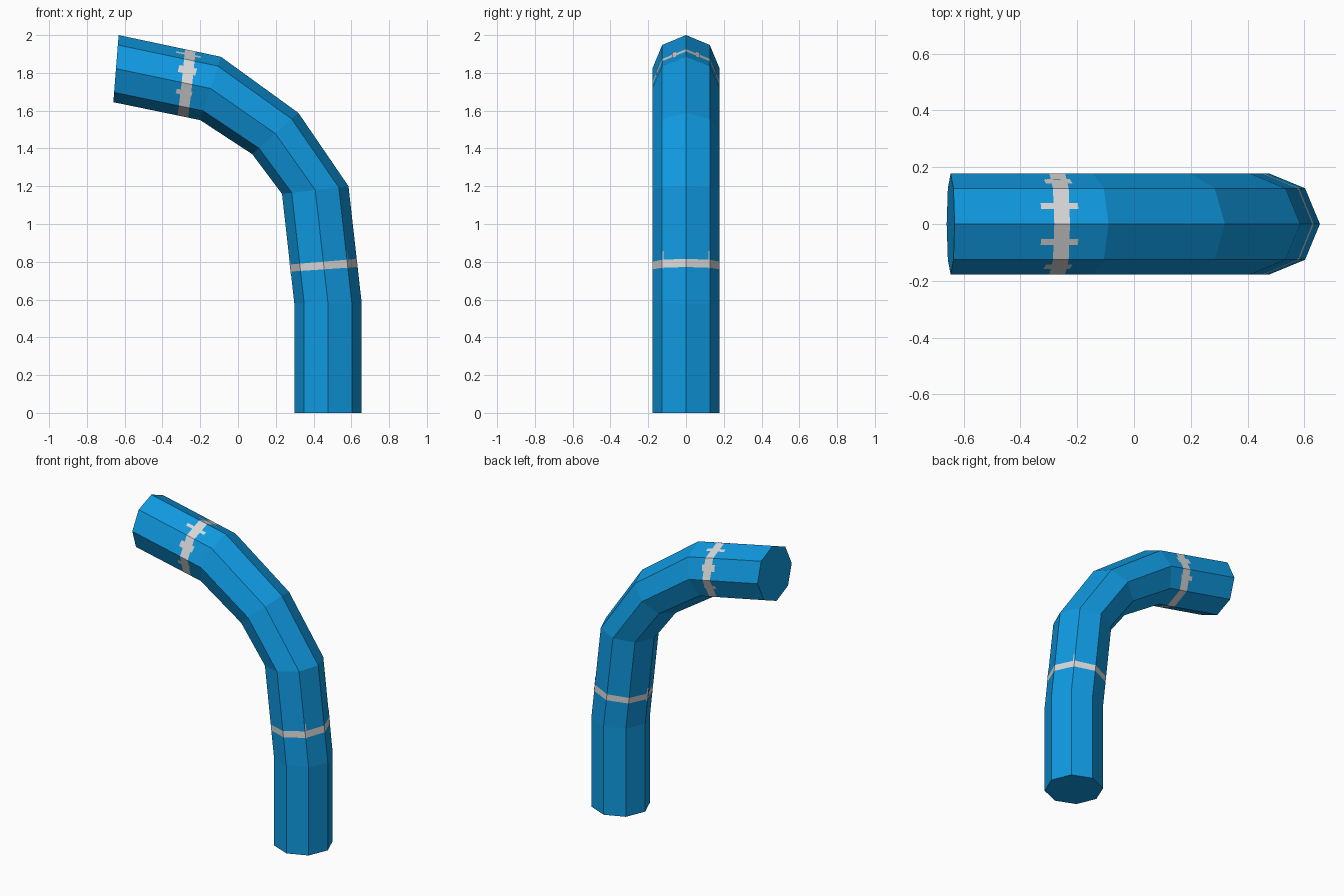
import bpy, bmesh, math
from mathutils import Vector

if "Cube" in bpy.data.objects:
    bpy.data.objects.remove(bpy.data.objects["Cube"])


def material(name, rgb):
    m = bpy.data.materials.new(name)
    m.diffuse_color = (*rgb, 1)
    m.use_nodes = True
    m.node_tree.nodes["Principled BSDF"].inputs["Base Color"].default_value = m.diffuse_color
    return m


BLUE = material("bright blue", (0.005, 0.32, 0.75))
GREY = material("light grey", (0.69, 0.69, 0.69))
SIDES, R = 8, 0.178

# Outer and inner edge of the bend, seen from the front (x, z)
OUTER = [(0.655, 0), (0.655, 0.58), (0.585, 1.2), (0.32, 1.588), (-0.09, 1.885), (-0.632, 2.0)]
INNER = [(0.298, 0), (0.298, 0.58), (0.233, 1.16), (0.075, 1.37), (-0.2, 1.55), (-0.66, 1.645)]


def ring_point(i, angle):
    o, n = Vector(OUTER[i]), Vector(INNER[i])
    p = (o + n) / 2 + (o - n) / 2 * math.cos(angle)
    return Vector((p.x, R * math.sin(angle), p.y))


def point(seg, t, angle):
    return ring_point(seg, angle).lerp(ring_point(seg + 1, angle), t)


def slanted(inner_t, outer_t):
    return lambda a: inner_t + (outer_t - inner_t) * (1 + math.cos(a)) / 2


def flat(t):
    return lambda a: t


def make_object(name, bm, mats):
    mesh = bpy.data.meshes.new(name)
    bm.to_mesh(mesh)
    bm.free()
    for m in mats:
        mesh.materials.append(m)
    ob = bpy.data.objects.new(name, mesh)
    bpy.context.collection.objects.link(ob)
    return ob


# Pipe: rings along the bend, with extra ring pairs for the painted bands
rings = [(0, flat(0)), (1, flat(0)),
         (1, slanted(0.29, 0.31)), (1, slanted(0.355, 0.38)),
         (2, flat(0)), (3, flat(0)), (4, flat(0)),
         (4, slanted(0.14, 0.25)), (4, slanted(0.26, 0.352)),
         (4, flat(1))]
BANDS = (2, 7)
angles = [2 * math.pi * k / SIDES for k in range(SIDES)]
bm = bmesh.new()
verts = [[bm.verts.new(point(s, f(a), a)) for a in angles] for s, f in rings]
for i in range(len(rings) - 1):
    for k in range(SIDES):
        j = (k + 1) % SIDES
        face = bm.faces.new((verts[i][k], verts[i][j], verts[i + 1][j], verts[i + 1][k]))
        face.material_index = 1 if i in BANDS else 0
bm.faces.new(verts[0][::-1])
bm.faces.new(verts[-1])
bmesh.ops.recalc_face_normals(bm, faces=bm.faces)
make_object("bent_pipe", bm, [BLUE, GREY])

# Ragged paint spurs: segment, side, across start/end, along start/end; mirrored in y
SPURS = [(4, 0, 0.42, 0.58, 0.185, 0.43), (4, 1, 0.30, 0.60, 0.19, 0.37),
         (4, 2, 0.30, 0.50, 0.17, 0.34), (1, 0, 0.93, 0.99, 0.30, 0.45),
         (1, 3, 0.90, 0.99, 0.27, 0.42)]
bm = bmesh.new()
for seg, side, u0, u1, t0, t1 in SPURS:
    for sign in (1, -1):
        a, b = sign * angles[side], sign * angles[side + 1]
        quad = [point(seg, t, a).lerp(point(seg, t, b), u)
                for u, t in ((u0, t0), (u1, t0), (u1, t1), (u0, t1))]
        if sign < 0:
            quad.reverse()
        normal = (quad[1] - quad[0]).cross(quad[2] - quad[0]).normalized()
        bm.faces.new([bm.verts.new(p + normal * 0.002) for p in quad])
make_object("paint_spurs", bm, [GREY])
